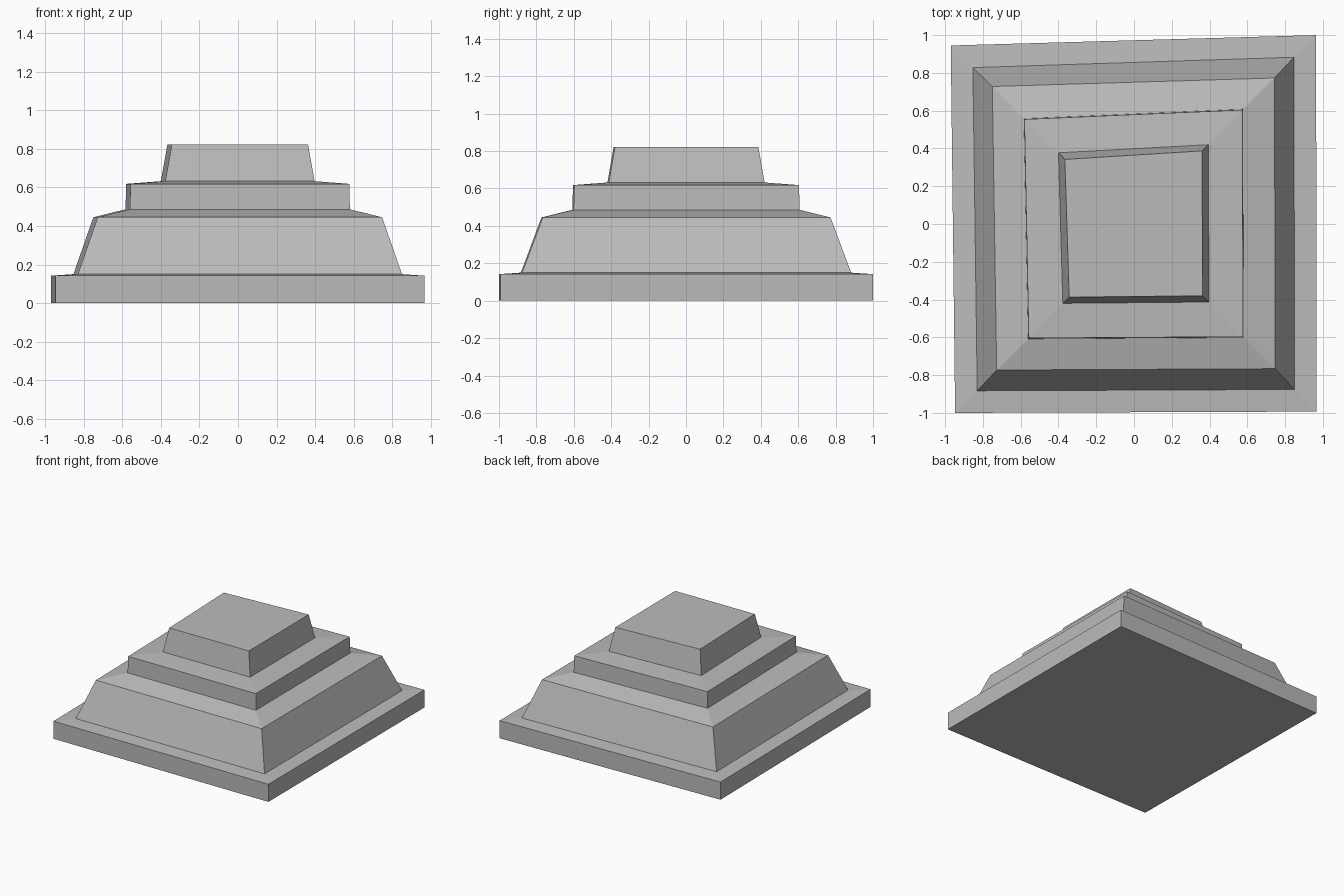
import bpy
import bmesh

cube = bpy.data.objects.get("Cube")
if cube:
    bpy.data.objects.remove(cube, do_unlink=True)

# Plain stone colour
stone = bpy.data.materials.new("grey_stone")
stone.use_nodes = True
grey = (0.5, 0.5, 0.5, 1.0)
stone.diffuse_color = grey
shader = next(n for n in stone.node_tree.nodes if n.type == "BSDF_PRINCIPLED")
shader.inputs["Base Color"].default_value = grey
shader.inputs["Roughness"].default_value = 0.9


def add_ring(bm, half_x, half_y, z, slant):
    """One slightly crooked four-sided outline of the stepped block."""
    corners = (
        (-half_x + 0.02, -half_y),
        (half_x, -half_y + 0.007),
        (half_x - 0.003, half_y),
        (-half_x - 0.003, half_y - slant),
    )
    return [bm.verts.new((x, y, z)) for x, y in corners]


# Outlines from the ground up: half width, half depth, height, back-edge slant
levels = (
    (0.967, 1.0, 0.0, 0.055),     # plinth foot
    (0.967, 1.0, 0.142, 0.055),   # plinth edge
    (0.85, 0.883, 0.15, 0.055),   # sloped tier foot
    (0.747, 0.773, 0.445, 0.045), # sloped tier edge
    (0.58, 0.608, 0.486, 0.05),   # upper tier foot
    (0.577, 0.604, 0.618, 0.05),  # upper tier edge
    (0.397, 0.42, 0.632, 0.043),  # cap foot
    (0.363, 0.387, 0.822, 0.045), # cap edge
)

# Join the outlines with flat side faces, then close both ends
bm = bmesh.new()
rings = [add_ring(bm, *level) for level in levels]
for lower, upper in zip(rings, rings[1:]):
    for i in range(4):
        j = (i + 1) % 4
        bm.faces.new((lower[i], lower[j], upper[j], upper[i]))
bm.faces.new(reversed(rings[0]))
bm.faces.new(rings[-1])
bmesh.ops.recalc_face_normals(bm, faces=bm.faces[:])

mesh = bpy.data.meshes.new("stepped_pyramid")
bm.to_mesh(mesh)
bm.free()
mesh.materials.append(stone)
pyramid = bpy.data.objects.new("stepped_pyramid", mesh)
bpy.context.scene.collection.objects.link(pyramid)
